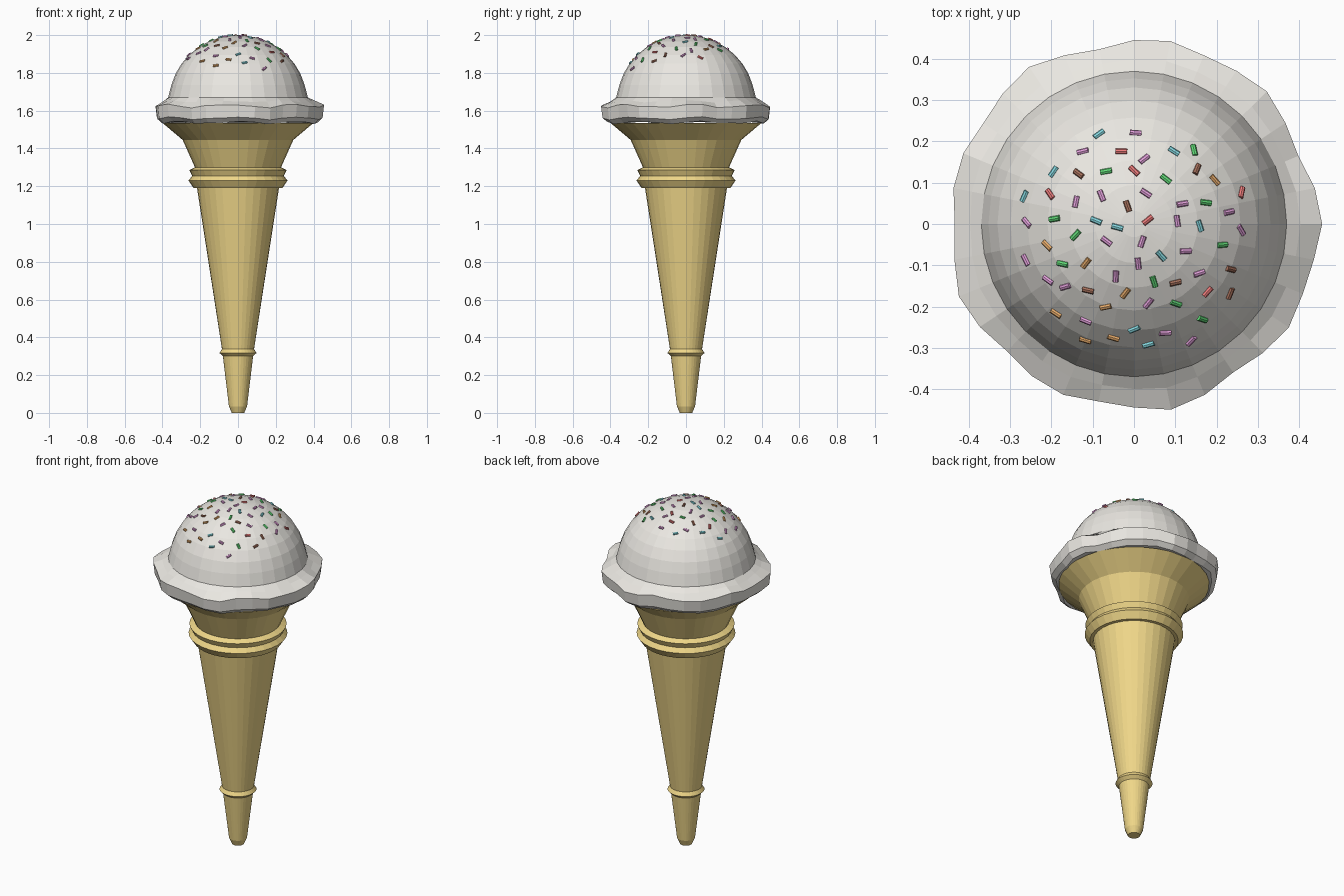
import bpy, bmesh, math, random
from mathutils import Vector

if "Cube" in bpy.data.objects:
    bpy.data.objects.remove(bpy.data.objects["Cube"])

random.seed(4)
SEG = 32


def material(name, rgb):
    m = bpy.data.materials.new(name)
    m.diffuse_color = (*rgb, 1)
    m.use_nodes = True
    m.node_tree.nodes["Principled BSDF"].inputs["Base Color"].default_value = m.diffuse_color
    return m


def finish(bm, name, mat):
    bmesh.ops.recalc_face_normals(bm, faces=bm.faces)
    me = bpy.data.meshes.new(name)
    bm.to_mesh(me)
    bm.free()
    me.materials.append(mat)
    ob = bpy.data.objects.new(name, me)
    bpy.context.collection.objects.link(ob)
    return ob


def skin(name, rings, mat):
    """Join rings of points with quads and cap both ends."""
    bm = bmesh.new()
    loops = [[bm.verts.new(p) for p in ring] for ring in rings]
    for a, b in zip(loops, loops[1:]):
        for i in range(SEG):
            j = (i + 1) % SEG
            bm.faces.new((a[i], a[j], b[j], b[i]))
    bm.faces.new(loops[0])
    bm.faces.new(loops[-1])
    return finish(bm, name, mat)


def ring(r, z, ripple=0, wave=0, phase=0):
    """Circle of points; ripple roughens the radius, wave the height."""
    pts = []
    for i in range(SEG):
        a = 2 * math.pi * i / SEG
        rr = r + ripple * (math.sin(9 * a + 1) + .6 * math.sin(5 * a + 2.5))
        zz = z + wave * (math.sin(7 * a + phase) + .5 * math.sin(12 * a))
        pts.append((rr * math.cos(a), rr * math.sin(a), zz))
    return pts


# Cone with its two collars and flared mouth
cone = [(.033, 0), (.048, .035), (.08, .3), (.098, .317), (.085, .338),
        (.217, 1.19), (.235, 1.19), (.262, 1.23), (.243, 1.255),
        (.258, 1.285), (.228, 1.3), (.293, 1.445), (.4, 1.535)]
skin("cone", [ring(r, z) for r, z in cone], material("wafer", (.87, .68, .25)))

# Scoop: ragged skirt below a dome
CZ, RX, RZ = 1.645, .365, .355
scoop = [ring(.36, 1.54),
         ring(.41, 1.537, .009, .006),
         ring(.437, 1.56, .009, .006, .4),
         ring(.445, 1.625, .009, .008, 1),
         ring(.4, 1.65, .003, .005, 2),
         ring(.37, 1.67)]
for k in range(1, 9):
    t = math.radians(5 + k * 10)
    scoop.append(ring(RX * math.cos(t), CZ + RZ * math.sin(t)))
scoop.append(ring(.004, CZ + RZ))
skin("scoop", scoop, material("ice_cream", (.82, .80, .755)))

# Sprinkles scattered along a golden-angle spiral on the dome
colours = {"pink": (.78, .36, .72), "green": (.13, .75, .2), "orange": (.82, .42, .15),
           "brown": (.4, .17, .11), "cyan": (.25, .72, .78), "red": (.85, .2, .2)}
COUNT = 66
batches = {name: bmesh.new() for name in colours}
for k in range(COUNT):
    r, a = .285 * math.sqrt((k + .5) / COUNT), k * 2.39996
    x = r * math.cos(a) + random.uniform(-.01, .01)
    y = r * math.sin(a) - .035 + random.uniform(-.01, .01)
    up = math.sqrt(1 - (x * x + y * y) / RX ** 2)
    normal = Vector((x / RX, y / RX, up * RX / RZ)).normalized()
    spin = random.uniform(0, math.pi)
    flat = Vector((math.cos(spin), math.sin(spin), 0))
    along = (flat - normal * flat.dot(normal)).normalized()
    place = along.to_track_quat('Z', 'Y').to_matrix().to_4x4()
    place.translation = Vector((x, y, CZ + RZ * up)) - normal * .001
    name = random.choices(list(colours), weights=(21, 13, 10, 9, 8, 7))[0]
    bmesh.ops.create_cone(batches[name], cap_ends=True, segments=8, radius1=.007,
                          radius2=.007, depth=.028, matrix=place)
for name, bm in batches.items():
    finish(bm, "sprinkles_" + name, material("sprinkle_" + name, colours[name]))
